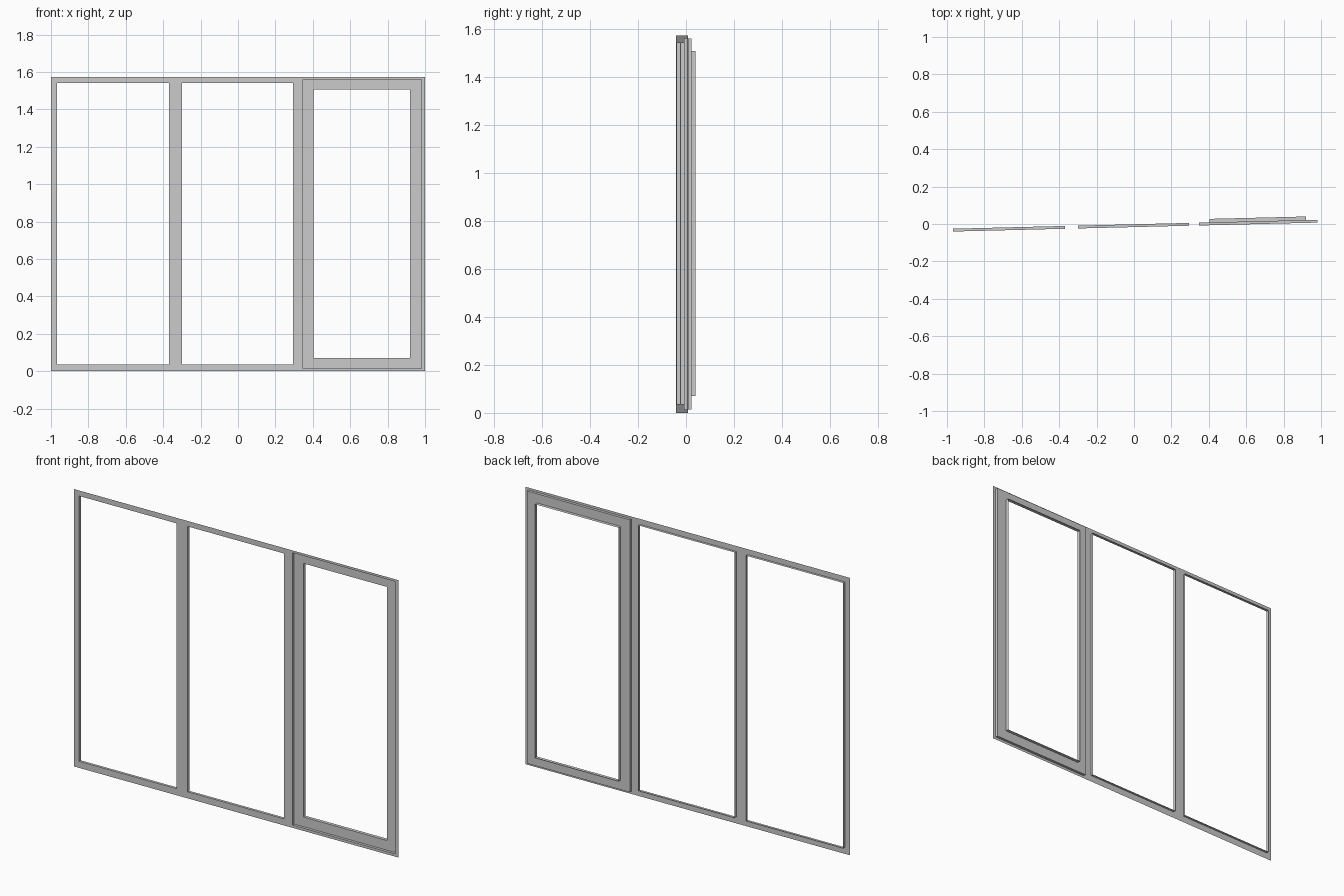
import bpy, bmesh, math

if "Cube" in bpy.data.objects:
    bpy.data.objects.remove(bpy.data.objects["Cube"])

H = 1.572            # overall height
STEP = 0.015         # depth of the first reveal
DEEP = 0.034         # depth of the sash's inner reveal
TILT = math.atan(0.0245)
FRONT_Y = -0.0165

# openings in the front sheet: x0, x1, z0, z1
LEFT = (-0.968, -0.369, 0.037, 1.541)
MIDDLE = (-0.299, 0.295, 0.037, 1.541)
RIGHT = (0.348, 0.981, 0.015, 1.559)
GLAZING = (0.404, 0.92, 0.07, 1.507)


def finish(name, bm):
    mesh = bpy.data.meshes.new(name)
    bm.to_mesh(mesh)
    bm.free()
    ob = bpy.data.objects.new(name, mesh)
    ob.location.y = FRONT_Y
    ob.rotation_euler.z = TILT
    bpy.context.collection.objects.link(ob)


def nested_loops(name, loops):
    """Bridge successive rectangles (rect, depth) into a stepped reveal."""
    bm = bmesh.new()
    rings = []
    for (x0, x1, z0, z1), y in loops:
        rings.append([bm.verts.new((x, y, z))
                      for x, z in ((x0, z0), (x1, z0), (x1, z1), (x0, z1))])
    for a, b in zip(rings, rings[1:]):
        for i in range(4):
            j = (i + 1) % 4
            bm.faces.new((a[i], a[j], b[j], b[i]))
    finish(name, bm)


# Front sheet: grid of cells with the three openings left out
openings = (LEFT, MIDDLE, RIGHT)
xs = sorted({-1.0, 1.0, *(v for o in openings for v in o[:2])})
zs = sorted({0.0, H, *(v for o in openings for v in o[2:])})
bm = bmesh.new()
grid = [[bm.verts.new((x, 0, z)) for z in zs] for x in xs]
for i in range(len(xs) - 1):
    for k in range(len(zs) - 1):
        cx, cz = (xs[i] + xs[i + 1]) / 2, (zs[k] + zs[k + 1]) / 2
        if any(o[0] < cx < o[1] and o[2] < cz < o[3] for o in openings):
            continue
        bm.faces.new((grid[i][k], grid[i + 1][k], grid[i + 1][k + 1], grid[i][k + 1]))
bmesh.ops.delete(bm, geom=[v for v in bm.verts if not v.link_faces], context='VERTS')
finish("window_frame_front", bm)

# Reveals of the two fixed panes
nested_loops("left_pane_reveal", [(LEFT, 0), (LEFT, STEP)])
nested_loops("middle_pane_reveal", [(MIDDLE, 0), (MIDDLE, STEP)])

# Opening sash, stepped back twice
nested_loops("right_sash", [(RIGHT, 0), (RIGHT, STEP), (GLAZING, STEP), (GLAZING, DEEP)])
